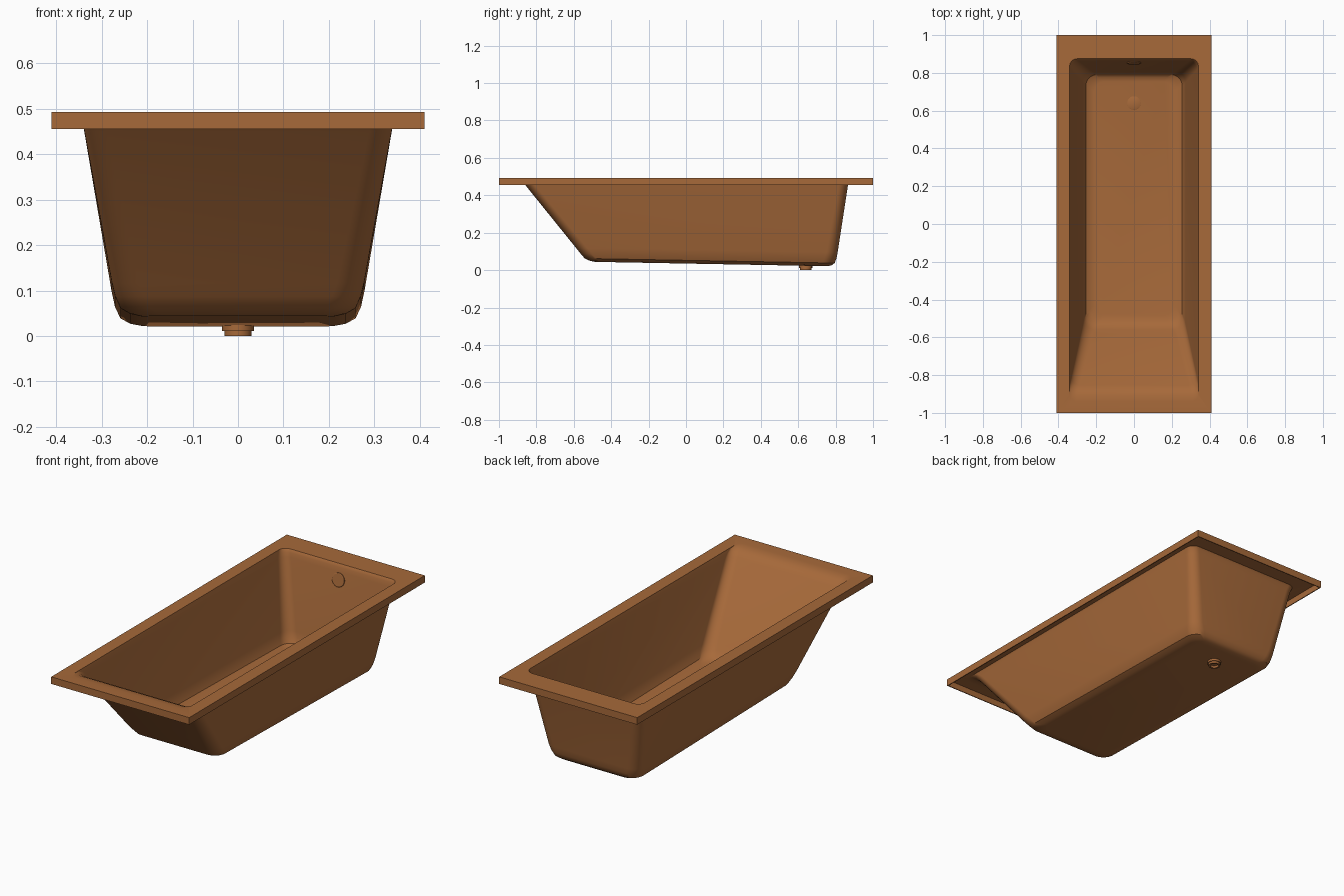
import bpy, bmesh, math
from mathutils import Matrix

cube = bpy.data.objects.get("Cube")
if cube:
    bpy.data.objects.remove(cube, do_unlink=True)

brown = bpy.data.materials.new("warm brown")
brown.use_nodes = True
colour = (0.385, 0.142, 0.042, 1)
brown.diffuse_color = colour
brown.node_tree.nodes["Principled BSDF"].inputs["Base Color"].default_value = colour

STEPS = 8      # segments per rounded corner
TILT = -0.0185  # floor falls towards the drain


def make_object(name, bm):
    mesh = bpy.data.meshes.new(name)
    bm.to_mesh(mesh)
    bm.free()
    obj = bpy.data.objects.new(name, mesh)
    bpy.context.collection.objects.link(obj)
    mesh.materials.append(brown)
    bpy.ops.object.select_all(action="DESELECT")
    obj.select_set(True)
    bpy.context.view_layer.objects.active = obj
    return obj


def smooth(angle=33):
    bpy.ops.object.shade_smooth_by_angle(angle=math.radians(angle))


def ring(bm, z, half, front, back, radius, tilt):
    """Rounded rectangle of vertices, optionally following the floor slope."""
    verts = []
    corners = [(half, back), (-half, back), (-half, front), (half, front)]
    for i, (cx, cy) in enumerate(corners):
        ox = cx - math.copysign(radius, cx)
        oy = cy - math.copysign(radius, cy)
        for s in range(STEPS + 1):
            a = math.pi / 2 * (i + s / STEPS)
            x, y = ox + radius * math.cos(a), oy + radius * math.sin(a)
            verts.append(bm.verts.new((x, y, z + tilt * TILT * y)))
    return verts


# Tub and rim: z, half width, front y, back y, corner radius, slope share
sections = [
    (0.455, 0.41, -1.0, 1.0, 0, 0),
    (0.493, 0.41, -1.0, 1.0, 0, 0),
    (0.493, 0.341, -0.94, 0.875, 0.04, 0),
    (0.490, 0.3405, -0.905, 0.872, 0.04, 0),
    (0.477, 0.338, -0.876, 0.867, 0.042, 0),
    (0.455, 0.334, -0.853, 0.861, 0.045, 0),
    (0.110, 0.273, -0.582, 0.806, 0.055, 0.85),
    (0.080, 0.266, -0.559, 0.800, 0.06, 1),
    (0.056, 0.255, -0.538, 0.791, 0.06, 1),
    (0.045, 0.235, -0.512, 0.777, 0.06, 1),
    (0.040, 0.210, -0.485, 0.755, 0.06, 1),
]
bm = bmesh.new()
rings = [ring(bm, *s) for s in sections]
for outer, inner in zip(rings, rings[1:]):
    for i in range(len(outer)):
        j = (i + 1) % len(outer)
        bm.faces.new((outer[i], outer[j], inner[j], inner[i]))
bm.faces.new(rings[-1])
bmesh.ops.remove_doubles(bm, verts=bm.verts, dist=0.00001)
tub = make_object("tub_and_rim", bm)
wall = tub.modifiers.new("wall_thickness", "SOLIDIFY")
wall.thickness = 0.005
wall.offset = -1
wall.use_even_offset = True
bpy.ops.object.modifier_apply(modifier=wall.name)
smooth()


def lathe(name, profile, matrix):
    """Spin a (radius, height) profile round its axis."""
    bm = bmesh.new()
    verts = [bm.verts.new((r, 0, h)) for r, h in profile]
    edges = [bm.edges.new(pair) for pair in zip(verts, verts[1:])]
    bmesh.ops.spin(bm, geom=verts + edges, cent=(0, 0, 0), axis=(0, 0, 1),
                   angle=2 * math.pi, steps=32, use_merge=True)
    bmesh.ops.remove_doubles(bm, verts=bm.verts, dist=0.00001)
    bmesh.ops.recalc_face_normals(bm, faces=bm.faces)
    bm.transform(matrix)
    make_object(name, bm)
    smooth()


# Waste outlet under the floor, hollow at its lower end
lathe("waste_outlet",
      [(0, 0.012), (0.021, 0.012), (0.021, 0), (0.03, 0), (0.03, 0.011),
       (0.035, 0.011), (0.035, 0.026), (0, 0.026)],
      Matrix.Translation((0, 0.64, 0)))

# Drain cover lying on the sloping floor
lathe("drain_cover", [(0, -0.002), (0.036, -0.002), (0.036, 0.001), (0.034, 0.002), (0, 0.002)],
      Matrix.Translation((0, 0.64, 0.0285)) @ Matrix.Rotation(math.atan(TILT), 4, "X"))

# Overflow cover on the back wall
lathe("overflow_cover", [(0, -0.002), (0.036, -0.002), (0.036, 0.005), (0.033, 0.007), (0, 0.007)],
      Matrix.Translation((0, 0.855, 0.415)) @ Matrix.Rotation(math.radians(81), 4, "X"))
